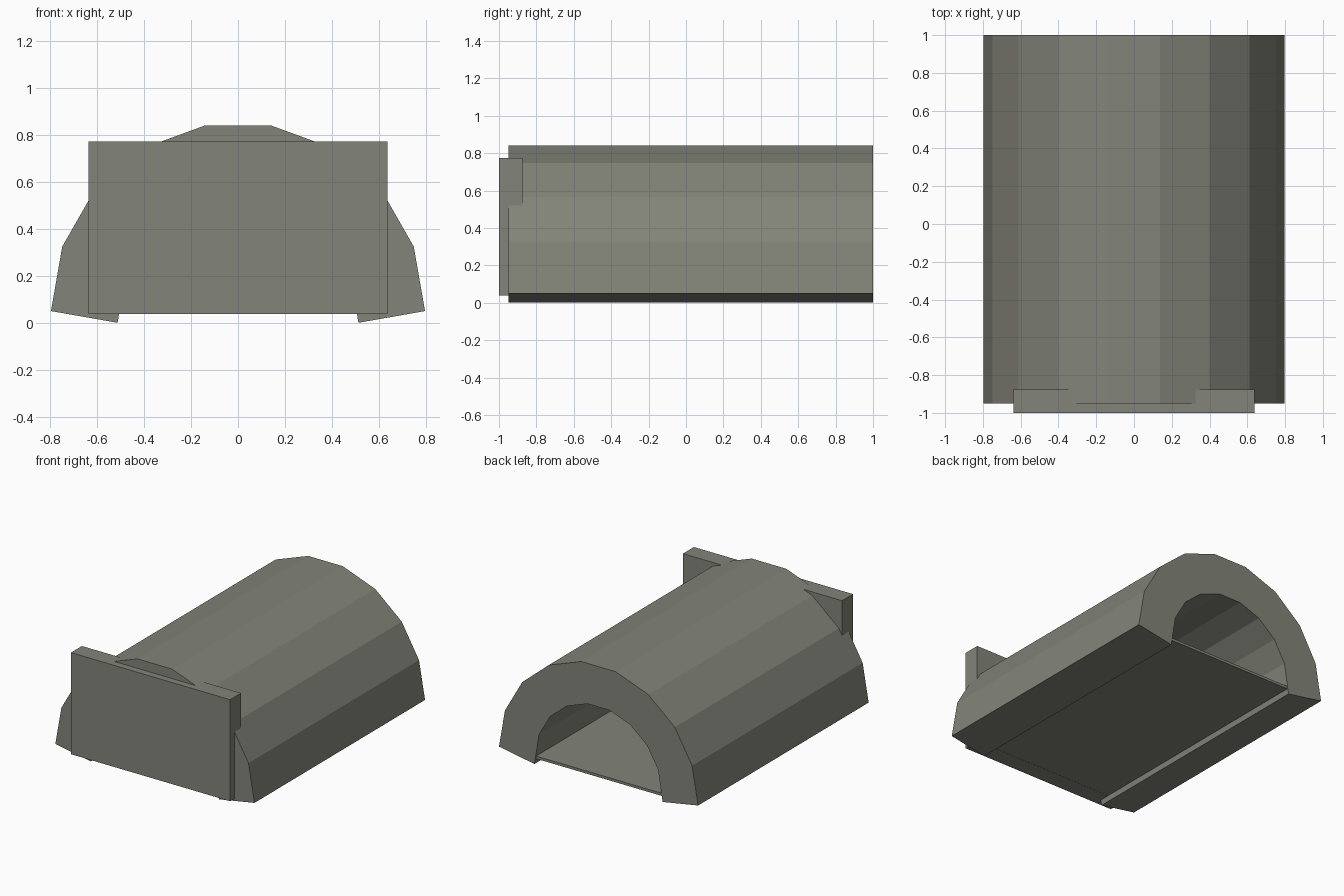
import bpy, bmesh
from math import radians, cos, sin

if "Cube" in bpy.data.objects:
    bpy.data.objects.remove(bpy.data.objects["Cube"])

CZ, SIDES = 0.05, 9
OUT_X, OUT_Z, IN_R = 0.797, 0.804, 0.507
Y0, Y1 = -0.95, 1.0

stone = bpy.data.materials.new("dark_olive_grey")
stone.diffuse_color = (0.225, 0.23, 0.19, 1)
stone.use_nodes = True
stone.node_tree.nodes["Principled BSDF"].inputs["Base Color"].default_value = stone.diffuse_color


def box(name, lo, hi):
    bpy.ops.mesh.primitive_cube_add(size=1, location=[(a + b) / 2 for a, b in zip(lo, hi)])
    ob = bpy.context.object
    ob.name = name
    ob.scale = [b - a for a, b in zip(lo, hi)]
    ob.data.materials.append(stone)


# Vaulted roof: thick half ring with slanted feet, swept along y
bm = bmesh.new()
rings = []
for y in (Y0, Y1):
    outer, inner = [], []
    for i in range(SIDES + 1):
        a = radians(180 * i / SIDES)
        outer.append(bm.verts.new((OUT_X * cos(a), y, CZ + OUT_Z * sin(a))))
        foot = 0.05 if i in (0, SIDES) else 0
        inner.append(bm.verts.new((IN_R * cos(a) * (1.012 if foot else 1), y,
                                   CZ + IN_R * sin(a) - foot)))
    rings.append((outer, inner))
(o0, i0), (o1, i1) = rings
for k in range(SIDES):
    bm.faces.new((o0[k], o0[k + 1], o1[k + 1], o1[k]))
    bm.faces.new((i0[k], i1[k], i1[k + 1], i0[k + 1]))
    bm.faces.new((o0[k], i0[k], i0[k + 1], o0[k + 1]))
    bm.faces.new((o1[k], o1[k + 1], i1[k + 1], i1[k]))
for k in (0, SIDES):
    bm.faces.new((o0[k], o1[k], i1[k], i0[k]))
bmesh.ops.recalc_face_normals(bm, faces=bm.faces)
mesh = bpy.data.meshes.new("vault")
bm.to_mesh(mesh)
bm.free()
mesh.materials.append(stone)
bpy.context.collection.objects.link(bpy.data.objects.new("vault", mesh))

# Front end wall
box("end_wall", (-0.637, -1.0, 0.038), (0.637, -0.875, 0.773))

# Thin floor between the feet
box("floor", (-0.52, -0.93, 0.039), (0.52, 0.995, 0.058))
